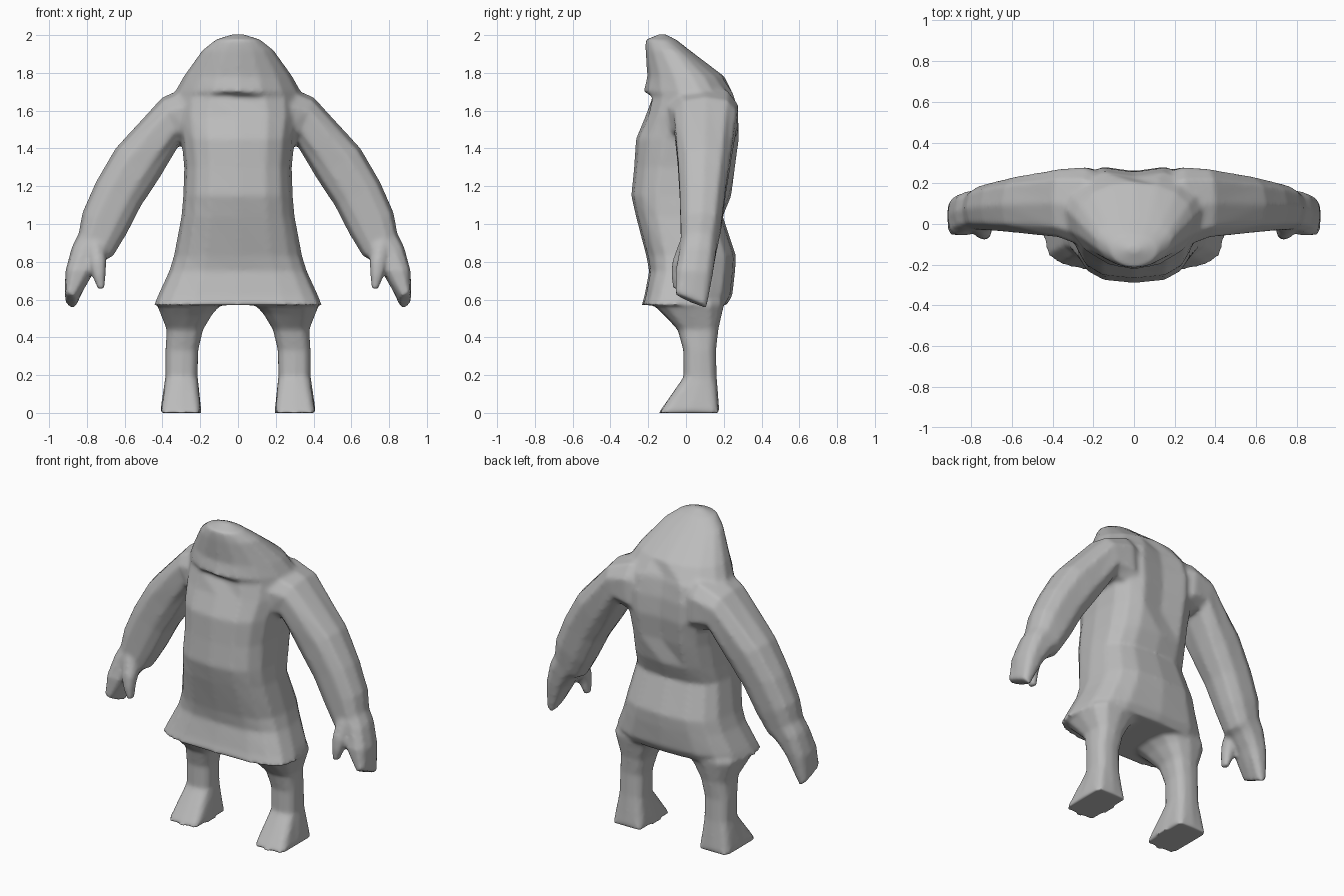
import bpy, bmesh, math
from mathutils import Vector

grey = bpy.data.materials.new("plain grey")
grey.diffuse_color = (0.5, 0.5, 0.5, 1)


def loft(name, sections, sides, side=1, spine=False):
    """Skin rounded sections: (x1, z1, x2, z2, y_front, y_back, y_widest, squareness, back_drop)."""
    bm = bmesh.new()
    rings = []
    for x1, z1, x2, z2, yf, yb, yc, p, drop in sections:
        ring = []
        for i in range(sides):
            a = 2 * math.pi * i / sides
            c, s = round(math.cos(a), 6), round(math.sin(a), 6)
            u = math.copysign(abs(c) ** p, c) if c else 0
            v = math.copysign(abs(s) ** p, s) if s else 0
            t = (1 - u) / 2
            y = yc + v * ((yb - yc) if v > 0 else (yc - yf))
            z = z1 + (z2 - z1) * t - drop * v
            if spine and abs(c) < 1e-4 and v > 0 and 1.2 < z < 1.75:
                y -= 0.035          # groove between the shoulder blades
            if spine and abs(c) < 1e-4 and v < 0 and 1.66 < z < 1.69:
                y += 0.025          # dent under the chin
            ring.append(bm.verts.new((side * (x1 + (x2 - x1) * t), y, z)))
        rings.append(ring)
    for r0, r1 in zip(rings, rings[1:]):
        for i in range(sides):
            j = (i + 1) % sides
            bm.faces.new((r0[i], r0[j], r1[j], r1[i]))
    bm.faces.new(rings[0])
    bm.faces.new(rings[-1])
    bmesh.ops.recalc_face_normals(bm, faces=bm.faces)
    me = bpy.data.meshes.new(name)
    bm.to_mesh(me)
    bm.free()
    me.materials.append(grey)
    ob = bpy.data.objects.new(name, me)
    bpy.context.collection.objects.link(ob)
    return ob


# head and torso: height, half width, front, back, widest y, squareness
torso = [
    (2.005, .03, -.14, -.11, -.125, 1), (1.975, .12, -.215, -.05, -.12, 1),
    (1.92, .19, -.215, .02, -.07, 1), (1.78, .29, -.205, .205, .03, 1),
    (1.70, .335, -.225, .26, .07, 1.05), (1.675, .335, -.195, .27, .08, .9),
    (1.57, .325, -.215, .29, .07, .75), (1.45, .30, -.265, .295, .04, .7),
    (1.30, .285, -.275, .275, 0, .7), (1.15, .29, -.29, .24, -.02, .7),
    (1.04, .30, -.265, .195, -.03, .7), (.83, .34, -.21, .265, 0, .7),
    (.75, .365, -.195, .26, -.01, .68), (.62, .425, -.22, .245, -.04, .65),
    (.57, .445, -.235, .215, -.06, .65)]
parts = [loft("body", [(w, z, -w, z, f, b, c, p, 0) for z, w, f, b, c, p in torso],
              16, spine=True)]

# limbs: outer x z, inner x z, front, back, squareness, back drop
arm = [
    (.12, 1.76, .12, 1.25, -.14, .25, .8, 0), (.25, 1.735, .22, 1.38, -.12, .285, .75, 0),
    (.40, 1.672, .31, 1.42, -.07, .275, .75, 0),
    (.65, 1.40, .42, 1.235, -.048, .238, .75, 0), (.755, 1.22, .51, 1.10, -.038, .213, .75, 0),
    (.825, 1.06, .59, .945, -.033, .193, .75, 0), (.845, .95, .66, .83, -.03, .17, .75, 0),
    (.88, .88, .70, .81, -.038, .162, .72, 0), (.915, .75, .765, .74, -.058, .145, .72, .01),
    (.917, .605, .858, .58, -.055, .11, .6, .035)]
thumb = [
    (.80, .92, .70, .88, -.04, .06, .9, 0), (.785, .80, .695, .80, -.075, .03, .8, 0),
    (.77, .72, .70, .74, -.08, .0, .8, 0), (.74, .65, .705, .66, -.07, -.02, .8, 0)]
leg = [
    (.39, .64, .05, .64, -.16, .20, .75, 0), (.43, .572, .06, .60, -.19, .205, .7, 0),
    (.405, .51, .13, .53, -.12, .19, .72, 0),
    (.378, .44, .185, .44, -.045, .172, .72, 0), (.385, .33, .21, .33, -.015, .16, .72, 0),
    (.385, .19, .213, .19, -.013, .163, .68, 0), (.413, 0, .193, 0, -.145, .178, .35, 0)]

for label, s in (("left", 1), ("right", -1)):
    for part, secs, sides in (("arm", arm, 10), ("thumb", thumb, 8), ("leg", leg, 12)):
        parts.append(loft(
            f"{label}_{part}",
            [(a, b, c, d, f, k, (f + k) / 2, p, dr) for a, b, c, d, f, k, p, dr in secs],
            sides, side=s))

# weld all parts into one soft skin
bpy.ops.object.select_all(action='DESELECT')
for ob in parts:
    ob.select_set(True)
body = parts[0]
bpy.context.view_layer.objects.active = body
bpy.ops.object.join()
skin = body.modifiers.new("skin", 'REMESH')
skin.mode = 'VOXEL'
skin.voxel_size = 0.013
skin.use_smooth_shade = True
soft = body.modifiers.new("soften", 'SMOOTH')
soft.factor = 0.5
soft.iterations = 5
